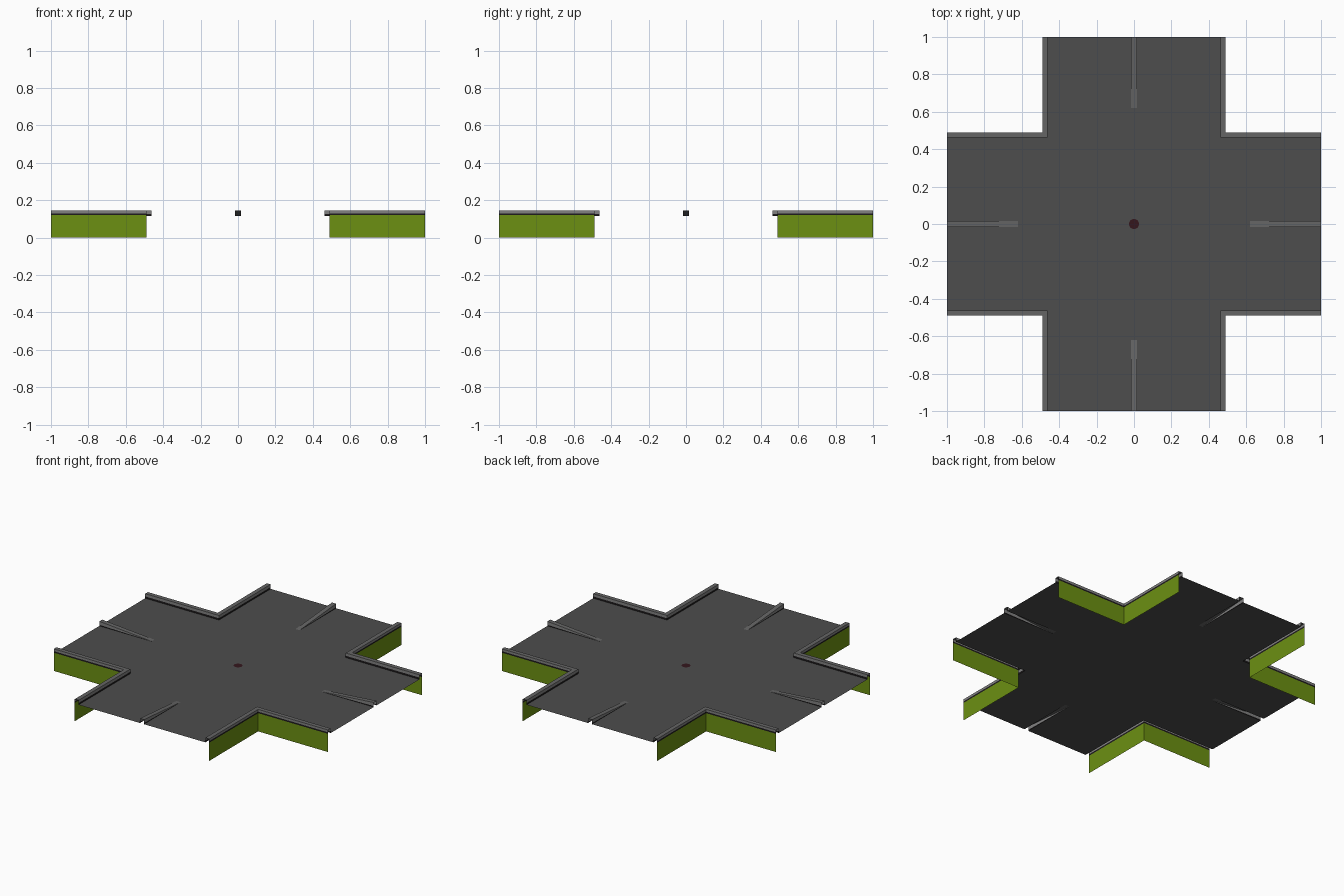
import bpy, bmesh, math
from mathutils import Matrix, Vector

if "Cube" in bpy.data.objects:
    bpy.data.objects.remove(bpy.data.objects["Cube"])

ROAD, TOP = 0.115, 0.145      # road level and kerb top
IN, OUT = 0.462, 0.49         # kerb inner and outer offsets
W, START = 0.015, 0.62        # median half width and inner tip


def material(name, rgb):
    m = bpy.data.materials.new(name)
    m.diffuse_color = (*rgb, 1)
    m.use_nodes = True
    m.node_tree.nodes["Principled BSDF"].inputs["Base Color"].default_value = m.diffuse_color
    return m


asphalt = material("asphalt", (0.075, 0.075, 0.075))
kerb_top = material("kerb_top_grey", (0.13, 0.13, 0.13))
kerb_side = material("kerb_side_grey", (0.22, 0.22, 0.22))
dark = material("kerb_base_dark", (0.012, 0.010, 0.011))
green = material("grass_green", (0.15, 0.28, 0.006))
maroon = material("dark_maroon", (0.035, 0.008, 0.012))


def four_way(name, faces, mats):
    """faces: (points, material index, outward hint); repeated every 90 degrees."""
    bm = bmesh.new()
    for k in range(4):
        rot = Matrix.Rotation(k * math.pi / 2, 3, 'Z')
        for pts, mi, hint in faces:
            f = bm.faces.new([bm.verts.new(rot @ Vector(p)) for p in pts])
            f.material_index = mi
            f.normal_update()
            if f.normal.dot(rot @ Vector(hint)) < 0:
                f.normal_flip()
    bmesh.ops.remove_doubles(bm, verts=bm.verts, dist=1e-5)
    me = bpy.data.meshes.new(name)
    bm.to_mesh(me)
    bm.free()
    for m in mats:
        me.materials.append(m)
    ob = bpy.data.objects.new(name, me)
    bpy.context.collection.objects.link(ob)
    return ob


UP = (0, 0, 1)


def rect(x0, y0, x1, y1):
    return ([(x0, y0, ROAD), (x1, y0, ROAD), (x1, y1, ROAD), (x0, y1, ROAD)], 0, UP)


# Road sheet: one quadrant, with slots left open under the medians
four_way("road", [
    rect(0, 0, IN, IN),
    rect(IN, 0, START, IN), rect(START, W, 1, IN),
    rect(0, IN, IN, START), rect(W, START, IN, 1),
], [asphalt])


# Kerb and skirt: profiles swept round the inner corner of one quadrant
def sweep(profile):
    faces = []
    for (d0, z0, _), (d1, z1, mi) in zip(profile, profile[1:]):
        side = 1 if d0 > (IN + OUT) / 2 else -1
        hints = [UP, UP] if d0 != d1 else [(side, 0, 0), (0, side, 0)]
        a = [(d0, 1, z0), (d0, d0, z0), (1, d0, z0)]
        b = [(d1, 1, z1), (d1, d1, z1), (1, d1, z1)]
        for i in range(2):
            faces.append(([a[i], a[i + 1], b[i + 1], b[i]], mi, hints[i]))
    return faces


four_way("kerb", sweep([
    (IN, ROAD, 0), (IN, 0.127, 2), (IN, TOP, 1),
    (OUT, TOP, 0), (OUT, 0.13, 1), (OUT, 0.12, 2),
]), [kerb_top, kerb_side, dark])
four_way("grass_skirt", sweep([(OUT, 0.12, 0), (OUT, 0, 0)]), [green])

# Medians: hollow wedges rising towards the end of each arm
median = [([(START, -W, ROAD), (1, -W, TOP), (1, W, TOP), (START, W, ROAD)], 0, UP)]
for s in (-1, 1):
    tip, mid = (START, s * W, ROAD), (1, s * W, 0.122)
    median.append(([tip, mid, (1, s * W, TOP)], 1, (0, s, 0)))
    median.append(([tip, (1, s * W, ROAD), mid], 2, (0, s, 0)))
four_way("median", median, [kerb_top, kerb_side, dark])

# Small round cover in the middle of the crossing
bpy.ops.mesh.primitive_circle_add(vertices=16, radius=0.027, fill_type='NGON',
                                  location=(0, 0, ROAD + 0.001))
cover = bpy.context.object
cover.name = "centre_cover"
cover.data.materials.append(maroon)
